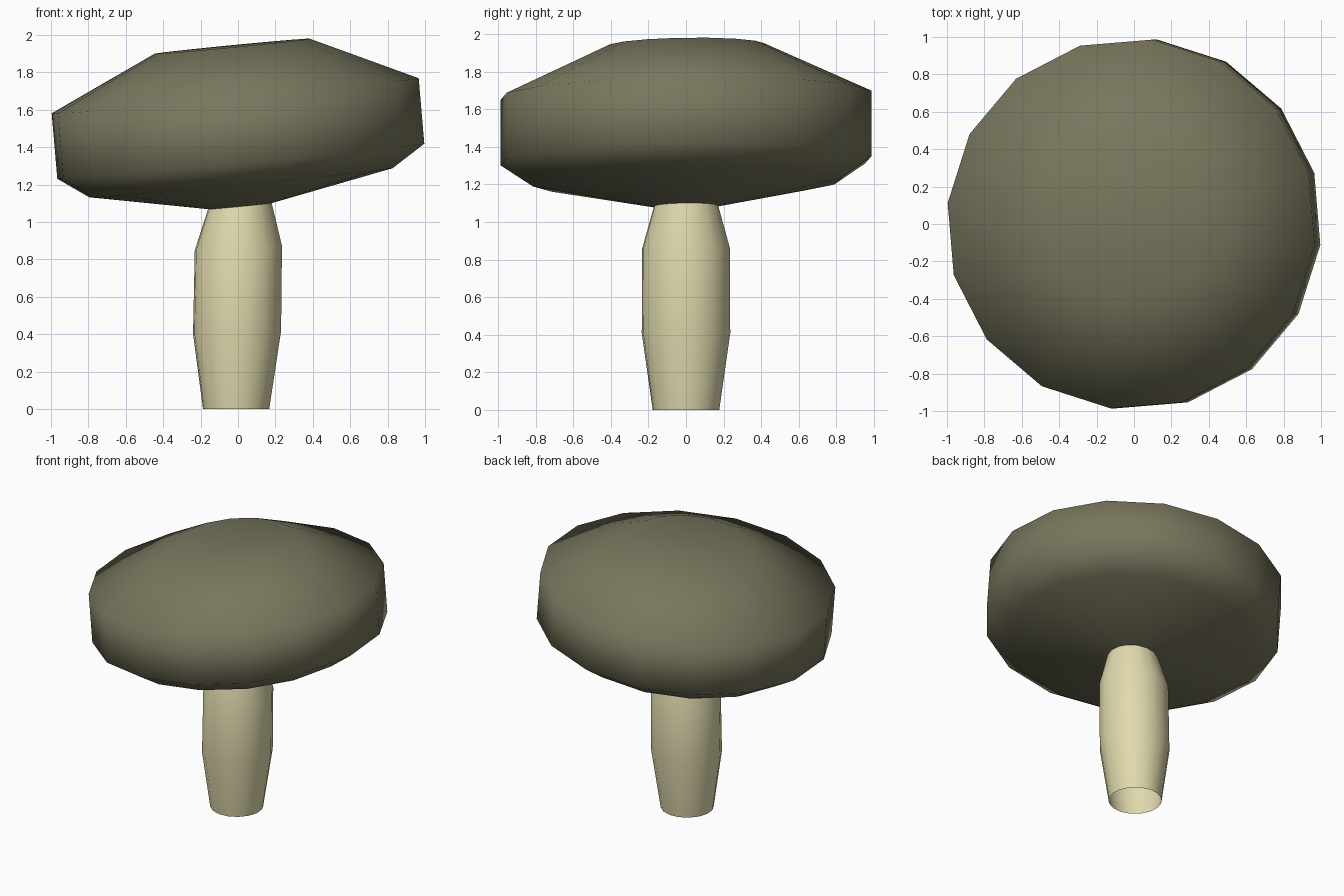
import bpy, bmesh
from math import sin, cos, tau, radians
from mathutils import Matrix

if "Cube" in bpy.data.objects:
    bpy.data.objects.remove(bpy.data.objects["Cube"])


def material(name, color):
    m = bpy.data.materials.new(name)
    m.diffuse_color = (*color, 1)
    m.use_nodes = True
    m.node_tree.nodes["Principled BSDF"].inputs["Base Color"].default_value = m.diffuse_color
    return m


def lathe(name, rings, sides, mat, turn=0.0, cap_top=False):
    """Loft (radius, centre x, z, tilt y, tilt x) rings, angles in degrees."""
    bm = bmesh.new()
    loops = []
    for r, cx, z, ty, tx in rings:
        frame = (Matrix.Translation((cx, 0, z)) @ Matrix.Rotation(radians(-ty), 4, 'Y')
                 @ Matrix.Rotation(radians(tx), 4, 'X'))
        pts = [tau * i / sides + radians(turn) for i in range(sides)]
        loops.append([bm.verts.new(frame @ Matrix.Translation((r * cos(a), r * sin(a), 0)).to_translation())
                      for a in pts])
    for a, b in zip(loops, loops[1:]):
        for i in range(sides):
            j = (i + 1) % sides
            bm.faces.new((a[i], a[j], b[j], b[i]))
    if cap_top:
        bm.faces.new(loops[-1])
    for f in bm.faces:
        f.smooth = True
    mesh = bpy.data.meshes.new(name)
    bm.to_mesh(mesh)
    bm.free()
    ob = bpy.data.objects.new(name, mesh)
    bpy.context.collection.objects.link(ob)
    mesh.materials.append(mat)
    return ob


olive = material("cap_olive", (0.19, 0.18, 0.11))
cream = material("stem_cream", (0.75, 0.70, 0.42))

# Stem: open at the bottom, bulging in the middle
lathe("stem", [(0.178, -0.01, 0.0, 0, 0), (0.237, -0.005, 0.41, 2, 0),
               (0.235, 0.002, 0.86, 3, 0), (0.172, 0.01, 1.085, 5.5, 0.7)],
      16, cream, -6.5)

# Cap: tilted, with underside running in to the stem
T = (5.55, 0.8)
lathe("cap", [(0.172, 0.01, 1.085, *T), (0.82, 0.015, 1.21, *T), (0.992, 0.015, 1.325, *T),
              (0.992, -0.015, 1.675, *T), (0.42, -0.03, 1.94, *T)],
      16, olive, -6.5, cap_top=True)
